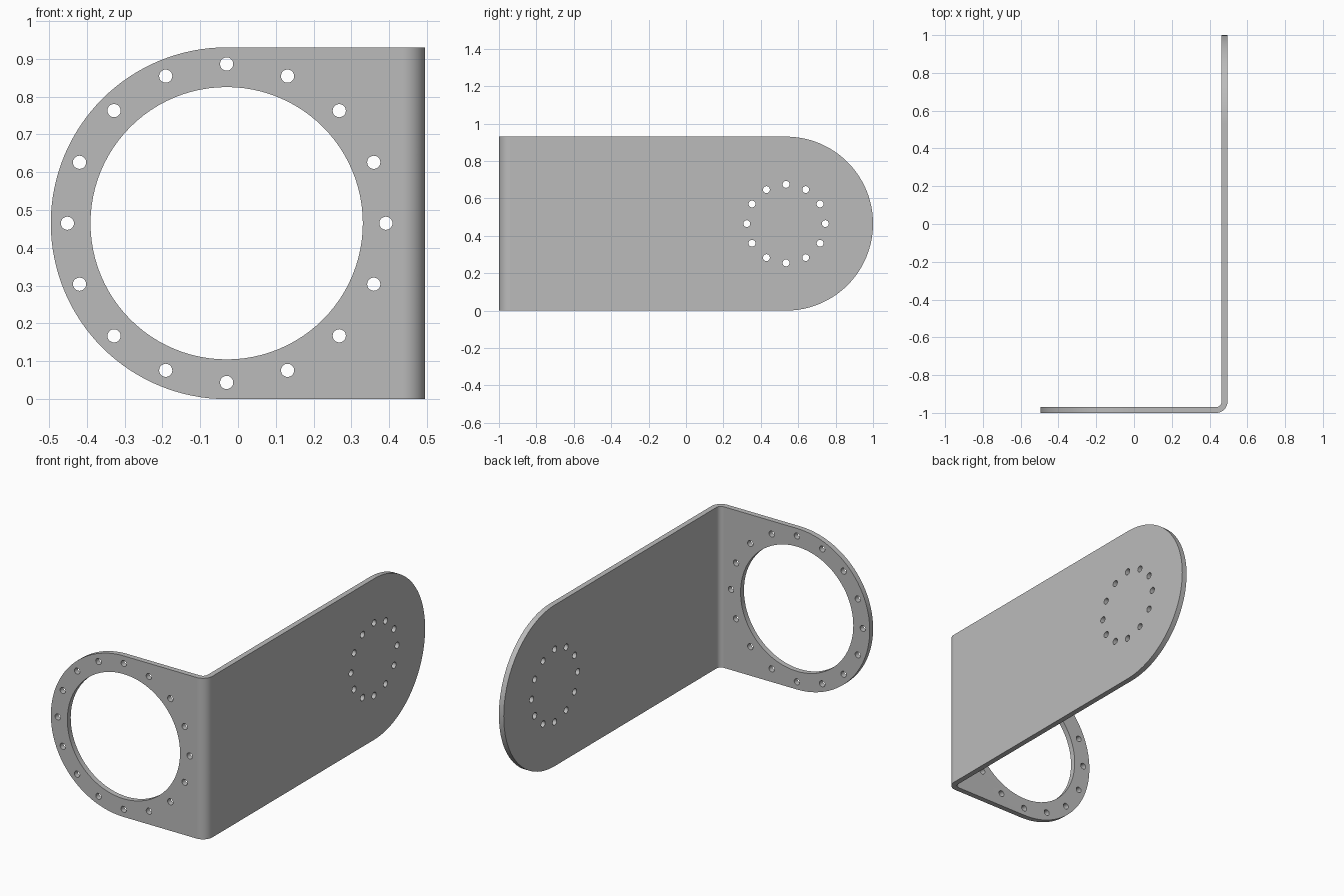
import bpy, bmesh
from math import sin, cos, pi, tau

if "Cube" in bpy.data.objects:
    bpy.data.objects.remove(bpy.data.objects["Cube"], do_unlink=True)

# Sheet dimensions
THICK = 0.031
HALF = 0.465                    # half height and end radius
BEND_X, BEND_Y = 0.435, -0.94   # bend centre
MID_R = 0.06 - THICK / 2        # mid-sheet bend radius
BEND_LEN = MID_R * pi / 2
STEPS = 12
RING_X = -0.03                                    # large ring centre
HUB_U = 0.535 - BEND_Y + BEND_X + BEND_LEN        # hub centre on the unfolded sheet


def arc(cx, radius, start, sweep, count):
    return [(cx + radius * cos(start + sweep * i / count),
             HALF + radius * sin(start + sweep * i / count)) for i in range(count + 1)]


def circle(cx, cy, radius, count):
    return [(cx + radius * cos(tau * i / count),
             cy + radius * sin(tau * i / count)) for i in range(count)]


def bolt_circle(cx, pitch, radius, holes):
    return [circle(x, y, radius, 20) for x, y in circle(cx, HALF, pitch, holes)]


# Unfolded blank: rounded strip with a ring opening and two bolt circles
loops = [arc(RING_X, HALF, pi / 2, pi, 64) + arc(HUB_U, HALF, -pi / 2, pi, 64)]
loops.append(circle(RING_X, HALF, 0.36, 96))
loops += bolt_circle(RING_X, 0.421, 0.0175, 16)
loops += bolt_circle(HUB_U, 0.21, 0.0185, 12)

curve = bpy.data.curves.new("blank_outline", "CURVE")
curve.dimensions = "2D"
curve.fill_mode = "BOTH"
curve.extrude = THICK / 2
for loop in loops:
    spline = curve.splines.new("POLY")
    spline.points.add(len(loop) - 1)
    for point, (u, v) in zip(spline.points, loop):
        point.co = (u, v, 0, 1)
    spline.use_cyclic_u = True
blank = bpy.data.objects.new("blank_outline", curve)
bpy.context.collection.objects.link(blank)
bpy.context.view_layer.update()
depsgraph = bpy.context.evaluated_depsgraph_get()
mesh = bpy.data.meshes.new_from_object(blank.evaluated_get(depsgraph))
bpy.data.objects.remove(blank, do_unlink=True)

# Score the bend lines, then fold the sheet around the bend centre
bm = bmesh.new()
bm.from_mesh(mesh)
bmesh.ops.remove_doubles(bm, verts=bm.verts, dist=0.00001)
for i in range(STEPS + 1):
    bmesh.ops.bisect_plane(bm, geom=bm.verts[:] + bm.edges[:] + bm.faces[:], dist=0.00001,
                           plane_co=(BEND_X + BEND_LEN * i / STEPS, 0, 0), plane_no=(1, 0, 0))
for vert in bm.verts:
    u, height, offset = vert.co
    along = u - BEND_X
    angle = min(max(along / BEND_LEN, 0), 1) * pi / 2
    radius = MID_R + offset
    x = BEND_X + radius * sin(angle) + min(along, 0)
    y = BEND_Y - radius * cos(angle) + max(along - BEND_LEN, 0)
    vert.co = (x, y, height)
bmesh.ops.recalc_face_normals(bm, faces=bm.faces)
bm.to_mesh(mesh)
bm.free()

bracket = bpy.data.objects.new("bent_bracket", mesh)
mesh.name = "bent_bracket"
bpy.context.collection.objects.link(bracket)

# Plain grey metal
grey = bpy.data.materials.new("grey metal")
grey.use_nodes = True
colour = (0.5, 0.5, 0.5, 1)
grey.diffuse_color = colour
grey.node_tree.nodes["Principled BSDF"].inputs["Base Color"].default_value = colour
mesh.materials.clear()
mesh.materials.append(grey)

# Smooth bend and hole walls, crisp rims and flat plates
bpy.ops.object.select_all(action="DESELECT")
bracket.select_set(True)
bpy.context.view_layer.objects.active = bracket
bpy.ops.object.shade_smooth_by_angle(angle=pi / 6)
weighted = bracket.modifiers.new("flat_plates", "WEIGHTED_NORMAL")
weighted.keep_sharp = True
